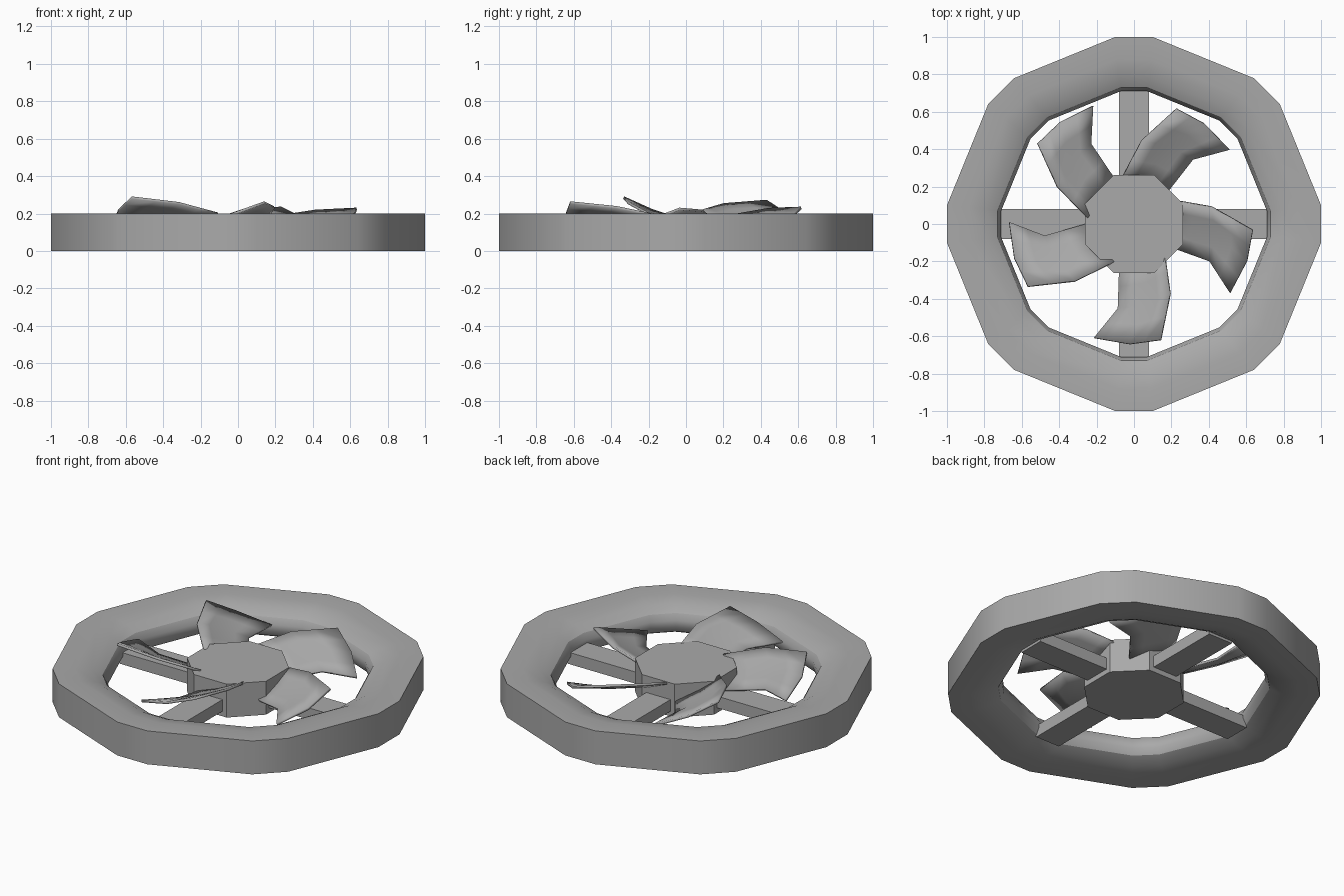
import bpy, bmesh, math
from mathutils import Matrix, Vector

cube = bpy.data.objects.get("Cube")
if cube:
    bpy.data.objects.remove(cube, do_unlink=True)

GREY = (0.4, 0.4, 0.4, 1)
mat = bpy.data.materials.new("plain grey")
mat.use_nodes = True
mat.diffuse_color = GREY
mat.node_tree.nodes["Principled BSDF"].inputs["Base Color"].default_value = GREY


def add_object(name, bm, smooth=None):
    bmesh.ops.recalc_face_normals(bm, faces=bm.faces[:])
    mesh = bpy.data.meshes.new(name)
    bm.to_mesh(mesh)
    bm.free()
    mesh.materials.append(mat)
    obj = bpy.data.objects.new(name, mesh)
    bpy.context.collection.objects.link(obj)
    if smooth:
        bpy.ops.object.select_all(action='DESELECT')
        obj.select_set(True)
        bpy.context.view_layer.objects.active = obj
        bpy.ops.object.shade_smooth_by_angle(angle=math.radians(smooth))
    return obj


# Outer ring: an octagon with cut corners, swept through a rounded profile
outline = []
for i in range(4):
    turn = Matrix.Rotation(i * math.pi / 2, 3, 'Z')
    outline += [turn @ Vector(p) for p in ((1, 0.1, 0), (0.78, 0.64, 0), (0.64, 0.78, 0), (0.1, 1, 0))]
upper = [(1, 0.2), (0.88, 0.2), (0.79, 0.185), (0.73, 0.155), (0.71, 0.12)]
profile = upper + [(r, 0.2 - z) for r, z in reversed(upper)]
bm = bmesh.new()
loops = [[bm.verts.new((p.x * r, p.y * r, z)) for p in outline] for r, z in profile]
for k, loop in enumerate(loops):
    after = loops[(k + 1) % len(loops)]
    for i in range(len(loop)):
        j = (i + 1) % len(loop)
        bm.faces.new((loop[i], loop[j], after[j], after[i]))
add_object("outer_ring", bm, 32)

# Octagonal hub
bm = bmesh.new()
bmesh.ops.create_cone(bm, cap_ends=True, segments=8, radius1=0.283, radius2=0.283, depth=0.2,
                      matrix=Matrix.Translation((0, 0, 0.1)) @ Matrix.Rotation(math.pi / 8, 4, 'Z'))
add_object("hub", bm)

# Four struts from hub to ring
for i in range(4):
    bm = bmesh.new()
    bmesh.ops.create_cube(bm, size=1, matrix=Matrix.Rotation(i * math.pi / 2, 4, 'Z')
                          @ Matrix.Translation((0.48, 0, 0.065)) @ Matrix.Diagonal((0.5, 0.16, 0.07, 1)))
    add_object(f"strut_{i + 1}", bm)

# Five swept blades on a slightly tilted rotor; rows run root to tip, leading to trailing edge
rows = [[(0.2, 0.12, 0.19), (0.22, 0, 0.14), (0.2, -0.13, 0.09)],
        [(0.43, 0.08, 0.235), (0.45, -0.06, 0.18), (0.42, -0.21, 0.12)],
        [(0.65, -0.045, 0.253), (0.62, -0.21, 0.185), (0.53, -0.38, 0.125)]]
for i in range(5):
    turn = Matrix.Rotation(i * math.tau / 5, 3, 'Z')
    bm = bmesh.new()
    grid = []
    for row in rows:
        line = []
        for p in row:
            v = turn @ Vector(p) + Vector((-0.015, 0.012, 0))
            v.z -= 0.045 * v.x + 0.02 * v.y
            line.append(bm.verts.new(v))
        grid.append(line)
    for a in range(2):
        for b in range(2):
            bm.faces.new((grid[a][b], grid[a][b + 1], grid[a + 1][b + 1], grid[a + 1][b]))
    # Round the blade outline, then give it thickness
    bmesh.ops.subdivide_edges(bm, edges=bm.edges[:], cuts=1, use_grid_fill=True, smooth=0.5)
    blade = add_object(f"blade_{i + 1}", bm, 40)
    thick = blade.modifiers.new("thickness", 'SOLIDIFY')
    thick.thickness = 0.014
    thick.offset = 0
